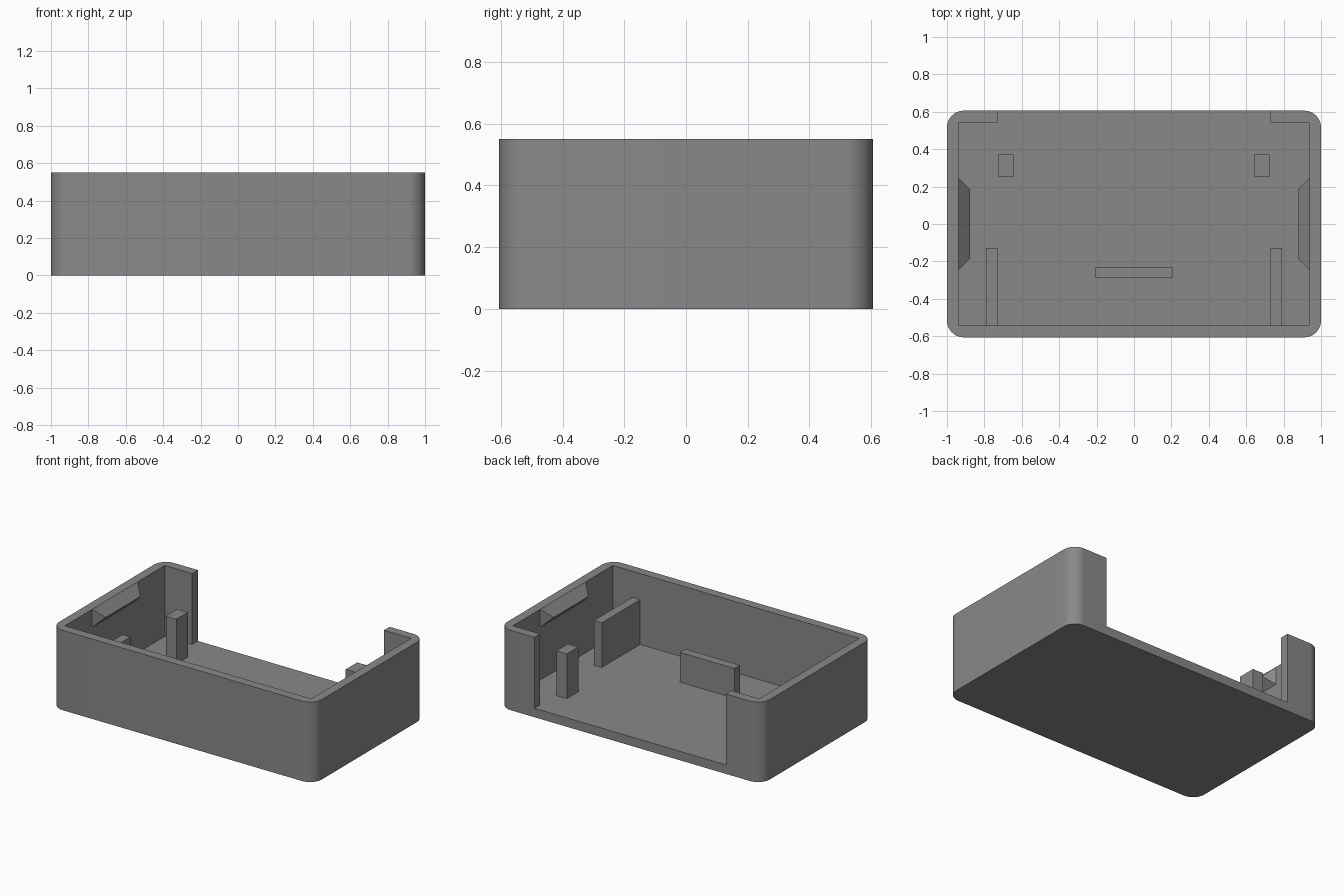
import bpy, bmesh, math

if "Cube" in bpy.data.objects:
    bpy.data.objects.remove(bpy.data.objects["Cube"])

W, D, H = 1.0, 0.606, 0.55      # half width, half depth, height
R, T = 0.09, 0.062              # corner radius, wall and floor thickness
IX, IY = W - T, D - T           # inner half sizes

grey = bpy.data.materials.new("grey plastic")
grey.diffuse_color = (0.25, 0.25, 0.25, 1)
grey.use_nodes = True
grey.node_tree.nodes["Principled BSDF"].inputs["Base Color"].default_value = grey.diffuse_color


def make(name, bm):
    bmesh.ops.recalc_face_normals(bm, faces=bm.faces)
    me = bpy.data.meshes.new(name)
    bm.to_mesh(me)
    bm.free()
    me.materials.append(grey)
    ob = bpy.data.objects.new(name, me)
    bpy.context.collection.objects.link(ob)
    return ob


def prism(name, outline, z0, z1):
    bm = bmesh.new()
    face = bm.faces.new([bm.verts.new((x, y, z0)) for x, y in outline])
    top = bmesh.ops.extrude_face_region(bm, geom=[face])["geom"]
    for v in top:
        if isinstance(v, bmesh.types.BMVert):
            v.co.z = z1
    return make(name, bm)


def box(name, x0, x1, y0, y1, z0, z1):
    return prism(name, [(x0, y0), (x1, y0), (x1, y1), (x0, y1)], z0, z1)


# Case: rounded block, hollowed and open at the back
outline = []
for cx, cy, start in ((1, 1, 0), (-1, 1, 90), (-1, -1, 180), (1, -1, 270)):
    for i in range(13):
        a = math.radians(start + 90 * i / 12)
        outline.append((cx * (W - R) + R * math.cos(a), cy * (D - R) + R * math.sin(a)))
case = prism("case", outline, 0, H)
cavity = prism("cavity_cutter", [(-IX, -IY), (IX, -IY), (IX, IY), (0.73, IY),
                                 (0.73, 0.8), (-0.73, 0.8), (-0.73, IY), (-IX, IY)], T, 0.8)
cavity.hide_render = True
mod = case.modifiers.new("hollow", 'BOOLEAN')
mod.operation, mod.solver, mod.object = 'DIFFERENCE', 'EXACT', cavity
bpy.context.view_layer.objects.active = case
case.select_set(True)
bpy.ops.object.modifier_apply(modifier=mod.name)
bpy.data.objects.remove(cavity)
bpy.ops.object.shade_smooth_by_angle(angle=math.radians(30))

# Low stop in the middle of the floor
box("centre_stop", -0.207, 0.207, -0.29, -0.23, T - 0.01, 0.267)

for side, s in (("left", -1), ("right", 1)):
    # Post near the back and rib against the front wall
    box(side + "_post", *sorted((s * 0.645, s * 0.725)), 0.25, 0.375, T - 0.01, 0.37)
    box(side + "_rib", *sorted((s * 0.73, s * 0.79)), -IY - 0.01, -0.127, T - 0.01, 0.37)

    # Snap ridge along the rim: rectangle on the wall tapering to an edge
    bm = bmesh.new()
    a, b, c, d = [bm.verts.new((s * IX, y, z)) for y, z in
                  ((-0.248, H - 0.124), (0.248, H - 0.124), (0.248, H), (-0.248, H))]
    e, f = [bm.verts.new((s * (IX - T), y, H - T)) for y in (-0.186, 0.186)]
    for vs in ((a, b, c, d), (a, b, f, e), (d, c, f, e), (a, d, e), (b, c, f)):
        bm.faces.new(vs)
    make(side + "_snap_ridge", bm)
